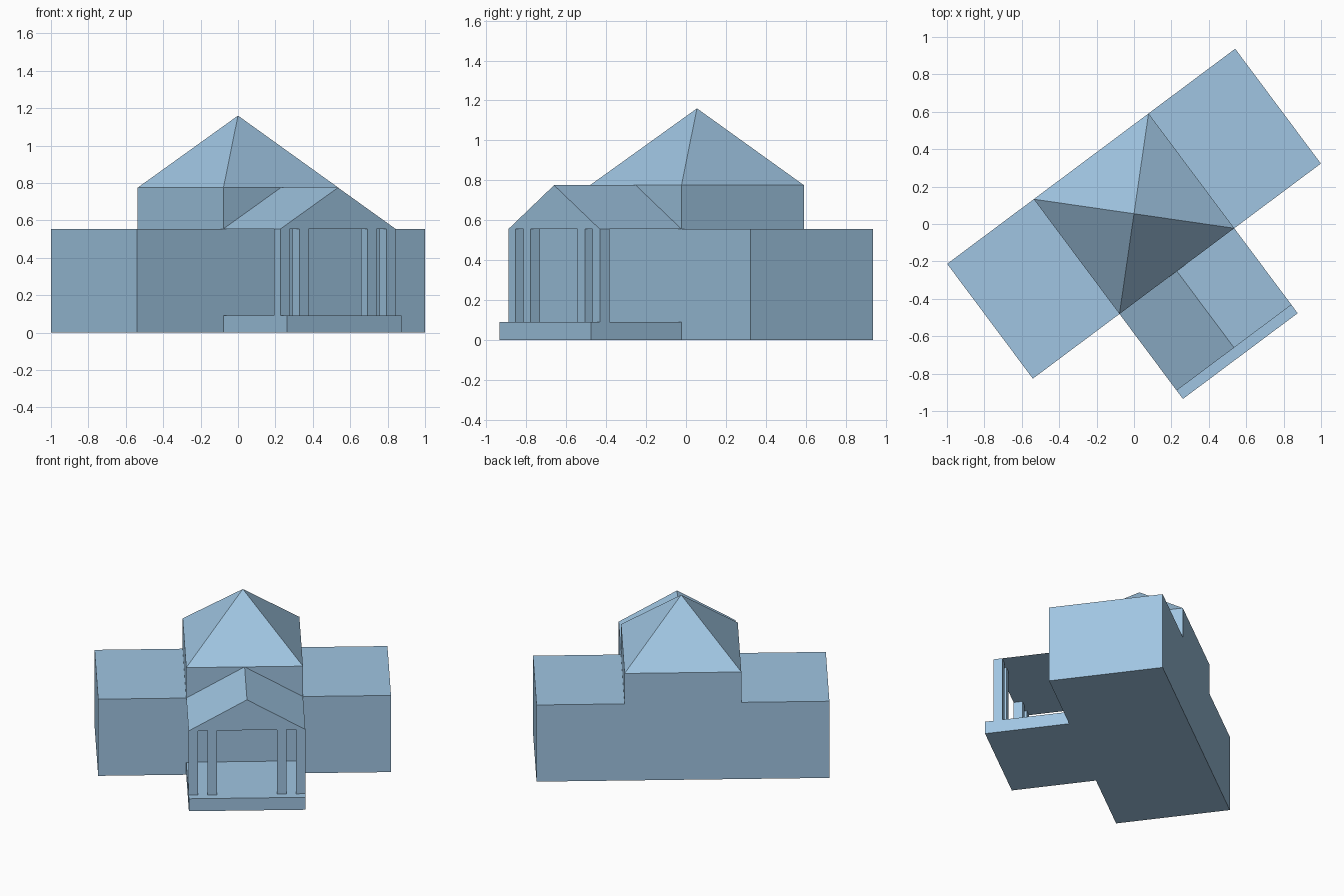
import bpy, bmesh, math
from mathutils import Matrix

if "Cube" in bpy.data.objects:
    bpy.data.objects.remove(bpy.data.objects["Cube"])

# One flat colour for the whole building
blue = bpy.data.materials.new("pale blue")
blue.diffuse_color = (0.35, 0.56, 0.76, 1)
blue.use_nodes = True
blue.node_tree.nodes["Principled BSDF"].inputs["Base Color"].default_value = blue.diffuse_color

# The building is laid out square to its own axes, then turned on the site
SITE = Matrix.Translation((0, 0.055, 0)) @ Matrix.Rotation(math.radians(36.75), 4, 'Z')
HALF = 0.383            # half width of tower, body depth and porch
WING_Z, EAVE_Z, APEX_Z = 0.555, 0.775, 1.16
FLOOR_Z = 0.09
ROOF_Y, SLAB_Y = -0.894, -0.95


def finish(name, bm):
    bmesh.ops.recalc_face_normals(bm, faces=bm.faces)
    bm.transform(SITE)
    mesh = bpy.data.meshes.new(name)
    bm.to_mesh(mesh)
    bm.free()
    mesh.materials.append(blue)
    obj = bpy.data.objects.new(name, mesh)
    bpy.context.collection.objects.link(obj)
    return obj


def box(name, x0, x1, y0, y1, z0, z1):
    bm = bmesh.new()
    m = Matrix.Translation(((x0 + x1) / 2, (y0 + y1) / 2, (z0 + z1) / 2))
    m = m @ Matrix.Diagonal((x1 - x0, y1 - y0, z1 - z0, 1))
    bmesh.ops.create_cube(bm, size=1, matrix=m)
    return finish(name, bm)


# Long main body with flat-roofed wings
box("main_body", -0.961, 0.961, -HALF, HALF, 0, WING_Z)

# Raised central tower
box("tower", -HALF, HALF, -HALF, HALF, WING_Z, EAVE_Z)

# Pyramid roof on the tower
bm = bmesh.new()
base = [bm.verts.new((x * HALF, y * HALF, EAVE_Z))
        for x, y in ((-1, -1), (1, -1), (1, 1), (-1, 1))]
apex = bm.verts.new((0, 0, APEX_Z))
bm.faces.new(base)
for i in range(4):
    bm.faces.new((base[i], base[(i + 1) % 4], apex))
finish("tower_roof", bm)

# Porch floor slab
box("porch_floor", -HALF, HALF, SLAB_Y, -HALF, 0, FLOOR_Z)

# Porch gable roof: triangle extruded back to the tower
bm = bmesh.new()
gable = bm.faces.new([bm.verts.new(p) for p in (
    (-HALF, ROOF_Y, WING_Z), (HALF, ROOF_Y, WING_Z), (0, ROOF_Y, EAVE_Z))])
ext = bmesh.ops.extrude_face_region(bm, geom=[gable], use_keep_orig=True)
bmesh.ops.translate(bm, vec=(0, -HALF - ROOF_Y, 0),
                    verts=[v for v in ext["geom"] if isinstance(v, bmesh.types.BMVert)])
finish("porch_roof", bm)

# Four square columns, in mirrored pairs flush with the gable
COL = 0.06
for side, s in (("left", -1), ("right", 1)):
    for place, outer in (("outer", HALF), ("inner", 0.258)):
        x0, x1 = sorted((s * outer, s * (outer - COL)))
        box(f"{side}_{place}_column", x0, x1, ROOF_Y, ROOF_Y + COL, FLOOR_Z, WING_Z)
